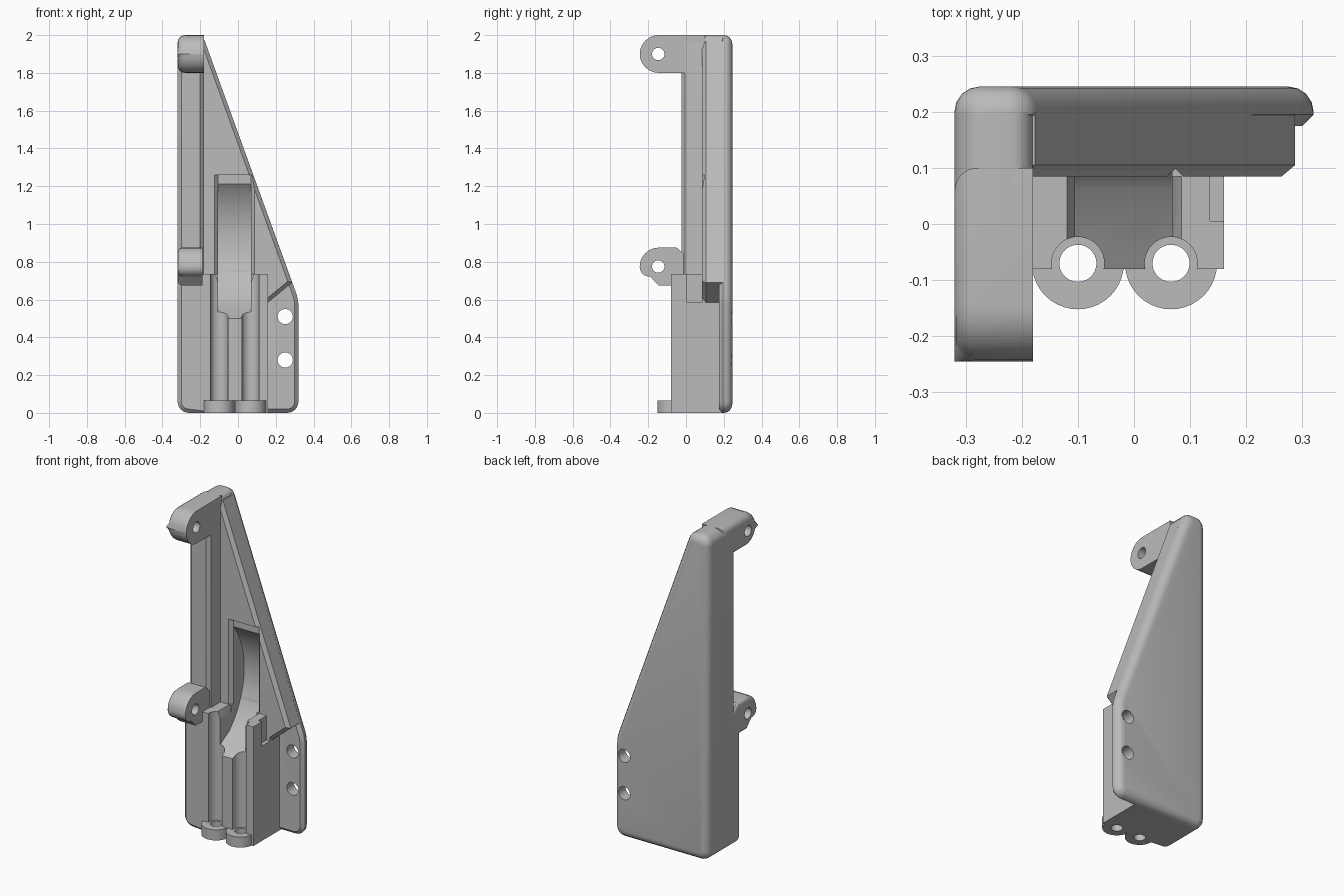
import bpy, bmesh, math
from mathutils import Vector

cube = bpy.data.objects.get("Cube")
if cube:
    bpy.data.objects.remove(cube, do_unlink=True)

grey = bpy.data.materials.new("plain_grey")
grey.use_nodes = True
grey.diffuse_color = (0.5, 0.5, 0.5, 1)
grey.node_tree.nodes["Principled BSDF"].inputs["Base Color"].default_value = (0.5, 0.5, 0.5, 1)


def fillet(points, steps=6):
    """Round each corner given as (u, v, tangent length)."""
    out = []
    for i, p in enumerate(points):
        c = Vector(p[:2])
        if len(p) < 3:
            out.append(c)
            continue
        a = (Vector(points[i - 1][:2]) - c).normalized()
        b = (Vector(points[(i + 1) % len(points)][:2]) - c).normalized()
        w = math.sin(a.angle(b) / 2)
        for k in range(steps + 1):
            t = k / steps
            f, g, h = (1 - t) ** 2, 2 * w * t * (1 - t), t * t
            out.append(((c + a * p[2]) * f + c * g + (c + b * p[2]) * h) / (f + g + h))
    return out


def circle(u, v, r, n=40):
    return [(u + r * math.cos(math.tau * k / n), v + r * math.sin(math.tau * k / n))
            for k in range(n)]


def prism(name, axis, points, lo, hi, bevels=()):
    """Extrude a profile along an axis; bevels are (offset, segments, vertex rule)."""
    place = {"x": lambda u, v, d: (d, u, v),
             "y": lambda u, v, d: (u, d, v),
             "z": lambda u, v, d: (u, v, d)}[axis]
    bm = bmesh.new()
    ends = [[bm.verts.new(place(u, v, d)) for u, v in fillet(points)] for d in (lo, hi)]
    n = len(ends[0])
    for loop in ends:
        bm.faces.new(loop)
    for i in range(n):
        j = (i + 1) % n
        bm.faces.new((ends[0][i], ends[0][j], ends[1][j], ends[1][i]))
    bmesh.ops.recalc_face_normals(bm, faces=bm.faces)
    for offset, segments, rule in bevels:
        edges = [e for e in bm.edges if all(rule(v.co) for v in e.verts)]
        bmesh.ops.bevel(bm, geom=edges, offset=offset, segments=segments,
                        profile=0.5, affect='EDGES', clamp_overlap=False)
    bmesh.ops.recalc_face_normals(bm, faces=bm.faces)
    mesh = bpy.data.meshes.new(name)
    bm.to_mesh(mesh)
    bm.free()
    mesh.materials.append(grey)
    obj = bpy.data.objects.new(name, mesh)
    bpy.context.collection.objects.link(obj)
    return obj


def at(axis, value):
    return lambda co: abs(co[axis] - value) < 1e-4


LEFT, INNER, BACK = -0.32, -0.18, 0.2

# Back plate with flange
plate = prism("back_plate", "y",
              [(LEFT, 0, .06), (.32, 0, .06), (.32, .6, .04), (-.187, 2, .04), (LEFT, 2, .06)],
              .175, .245, [(.045, 4, at(1, .245)), (.02, 1, at(1, .175))])

# Thick triangular web in front of the plate
web = prism("triangular_web", "y",
            [(-.25, .4), (.16, .4), (.16, .585), (.287, .69), (-.176, 1.97), (-.25, 1.97)],
            .085, BACK, [(.02, 1, at(1, .085))])

# Upright wall along one side
wall = prism("side_wall", "y",
             [(LEFT, 0, .06), (INNER, 0), (INNER, 2, .04), (LEFT, 2, .06)],
             -.025, BACK, [(.02, 1, at(1, -.025))])

# Lower block that holds the screw channels
block = prism("lower_block", "y",
              [(LEFT, 0, .06), (.16, 0), (.16, .735), (LEFT, .735)],
              -.08, BACK, [(.02, 1, lambda co: co.y < -.07 and co.x < -.25)])

# Hinge ears
top_ear = prism("top_ear", "x",
                [(-.245, 2, .1), (-.245, 1.8, .1), (.1, 1.8), (.1, 2)],
                LEFT, INNER, [(.04, 4, at(0, LEFT))])
lower_ear = prism("lower_ear", "x",
                  [(-.245, .875, .1), (-.245, .722, .05), (-.19, .722), (-.145, .675),
                   (.03, .675), (.03, .84), (-.01, .84), (-.05, .875)],
                  LEFT, -.187, [(.025, 3, at(0, LEFT))])

# Screw collars at the foot
CHANNELS = (-.1, .066)
collars = [prism("screw_collar", "z", circle(x, -.07, .082), 0, .065) for x in CHANNELS]

# Cutters
arc = [(-.25 + .46 * math.cos(math.radians(a)), .92 + .46 * math.sin(math.radians(a)))
       for a in range(-47, 53, 3)]
pocket = prism("pocket_cutter", "x", [(-.3, .374)] + arc + [(-.3, 1.285)], -.105, .068)
top_chamfer = prism("pocket_top_chamfer", "y",
                    [(-.105, .69), (.068, .69), (.09, .75), (-.124, .75)], -.2, .085)
face_chamfer = prism("pocket_face_chamfer", "z",
                     [(-.105, .105), (.068, .105), (.092, .08), (-.129, .08)], .72, 1.26)
slot = prism("slot_cutter", "z", [(.135, .005), (.3, .005), (.3, .085), (.135, .085)], .585, .9)
grooves = [prism("groove_cutter", "z", circle(x, -.07, .047), -.1, .9) for x in CHANNELS]
bores = [prism("bore_cutter", "z", circle(x, -.07, .033), -.1, .2) for x in CHANNELS]
bolts = [prism("bolt_cutter", "y", circle(.25, z, .04), 0, .5) for z in (.28, .51)]
pins = [prism("pin_cutter", "x", circle(-.147, z, .033), -.5, .1) for z in (.775, 1.9)]


def cut(obj, cutters):
    bpy.context.view_layer.objects.active = obj
    for c in cutters:
        mod = obj.modifiers.new("cut", 'BOOLEAN')
        mod.operation = 'DIFFERENCE'
        mod.solver = 'EXACT'
        mod.object = c
        bpy.ops.object.modifier_apply(modifier=mod.name)


cut(plate, bolts + [pocket])
cut(web, [pocket, face_chamfer])
cut(block, grooves + [pocket, top_chamfer, slot])
cut(lower_ear, pins[:1])
cut(top_ear, pins[1:])
for collar, bore in zip(collars, bores):
    cut(collar, [bore])

for c in [pocket, top_chamfer, face_chamfer, slot] + grooves + bores + bolts + pins:
    bpy.data.objects.remove(c, do_unlink=True)

# Smooth the rounded surfaces, keep the hard edges
bpy.ops.object.select_all(action='DESELECT')
for obj in [plate, web, wall, block, top_ear, lower_ear] + collars:
    obj.select_set(True)
bpy.context.view_layer.objects.active = plate
bpy.ops.object.shade_smooth_by_angle(angle=math.radians(30))
